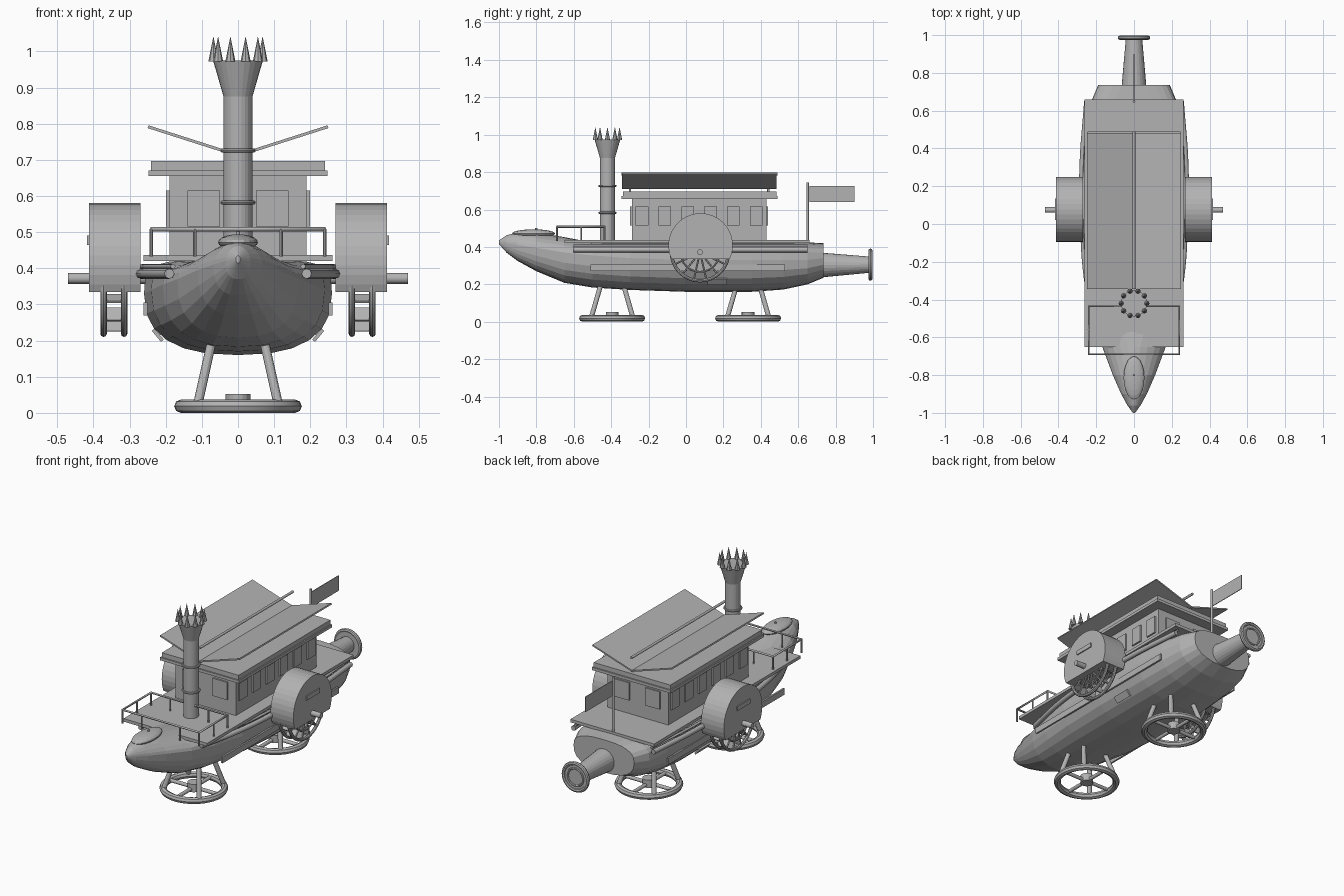
import bpy, bmesh, math
from math import sin, cos, pi, radians
from mathutils import Vector, Matrix

if "Cube" in bpy.data.objects:
    bpy.data.objects.remove(bpy.data.objects["Cube"])

grey = bpy.data.materials.new("plain grey")
grey.use_nodes = True
grey.diffuse_color = (0.45, 0.45, 0.45, 1)
grey.node_tree.nodes["Principled BSDF"].inputs["Base Color"].default_value = (0.45, 0.45, 0.45, 1)


def finish(name, bm):
    bmesh.ops.recalc_face_normals(bm, faces=bm.faces)
    me = bpy.data.meshes.new(name)
    bm.to_mesh(me)
    bm.free()
    me.materials.append(grey)
    ob = bpy.data.objects.new(name, me)
    bpy.context.collection.objects.link(ob)
    return ob


def box(name, lo, hi, turn=None):
    lo, hi = Vector(lo), Vector(hi)
    bm = bmesh.new()
    m = Matrix.Translation((lo + hi) / 2)
    if turn:
        m = m @ turn
    bmesh.ops.create_cube(bm, size=1, matrix=m @ Matrix.Diagonal((hi - lo).to_4d()))
    return finish(name, bm)


def rod(name, a, b, r, r2=None, n=12):
    a, b = Vector(a), Vector(b)
    d = b - a
    bm = bmesh.new()
    m = Matrix.Translation((a + b) / 2) @ d.to_track_quat("Z", "Y").to_matrix().to_4x4()
    bmesh.ops.create_cone(bm, cap_ends=True, segments=n, radius1=r,
                          radius2=r if r2 is None else r2, depth=d.length, matrix=m)
    return finish(name, bm)


def ring(name, centre, major, minor, axis="Z", n=32):
    turn = {"X": (0, pi / 2, 0), "Y": (pi / 2, 0, 0), "Z": (0, 0, 0)}[axis]
    bpy.ops.mesh.primitive_torus_add(location=centre, rotation=turn, major_radius=major,
                                     minor_radius=minor, major_segments=n, minor_segments=8)
    ob = bpy.context.object
    ob.name = name
    ob.data.materials.append(grey)
    bpy.ops.object.shade_smooth_by_angle(angle=radians(30))


def path(name, points, r, closed=False, smooth=False):
    cu = bpy.data.curves.new(name, "CURVE")
    cu.dimensions = "3D"
    cu.bevel_depth, cu.bevel_resolution, cu.use_fill_caps = r, 2, True
    sp = cu.splines.new("BEZIER")
    sp.bezier_points.add(len(points) - 1)
    for bp, p in zip(sp.bezier_points, points):
        bp.co = p
        bp.handle_left_type = bp.handle_right_type = "AUTO" if smooth else "VECTOR"
    sp.use_cyclic_u = closed
    sp.resolution_u = 6 if smooth else 1
    cu.materials.append(grey)
    bpy.context.collection.objects.link(bpy.data.objects.new(name, cu))


# Hull stations: y, half width, bottom, widest height, top, squareness of upper part
stations = [(-1, .006, .415, .425, .435, 1), (-.96, .035, .37, .42, .462, 1.1),
            (-.9, .068, .325, .41, .478, 1.2), (-.8, .112, .27, .395, .478, 1.3),
            (-.65, .168, .208, .37, .452, 1.2), (-.5, .208, .183, .355, .424, .8),
            (-.3, .24, .17, .34, .424, .5), (0, .26, .16, .33, .424, .45),
            (.35, .258, .16, .33, .424, .45), (.52, .245, .172, .33, .424, .5),
            (.65, .226, .2, .33, .424, .6), (.735, .19, .235, .34, .42, .75)]
bm = bmesh.new()
loops = []
for y, w, zb, zc, zt, p in stations:
    loop = []
    for i in range(24):
        c, s = cos(2 * pi * i / 24), sin(2 * pi * i / 24)
        e, h = (p, zt - zc) if s > 0 else (.8, zc - zb)
        x = math.copysign(abs(c) ** e, c) * w
        loop.append(bm.verts.new((x, y, zc + math.copysign(abs(s) ** e, s) * h)))
    loops.append(loop)
for a, b in zip(loops, loops[1:]):
    for i in range(24):
        j = (i + 1) % 24
        bm.faces.new((a[i], a[j], b[j], b[i]))
bm.faces.new(loops[0])
bm.faces.new(loops[-1])
finish("hull", bm)

# Bow cap
bm = bmesh.new()
bmesh.ops.create_uvsphere(bm, u_segments=20, v_segments=10, radius=1,
                          matrix=Matrix.Translation((0, -.815, .472)) @ Matrix.Diagonal((.055, .115, .022, 1)))
finish("bow_cap", bm)
rod("bow_pin", (0, -.8, .47), (0, -.8, .502), .006)

# Deck, cabin and flat roof
box("deck", (-.262, -.65, .42), (.262, .66, .437))
box("cabin", (-.19, -.29, .437), (.19, .43, .66))
box("roof_eave", (-.247, -.345, .655), (.247, .49, .671))
box("roof_slab", (-.24, -.338, .671), (.24, .483, .697))
for s in (-1, 1):
    for i in range(6):
        y = -.235 + i * .122
        box("side_window", (s * .194 - .005, y - .034, .515), (s * .194 + .005, y + .034, .615))
    for y in (-.294, .434):
        box("end_window", (s * .095 - .045, y - .005, .515), (s * .095 + .045, y + .005, .615))

# Raised canopy wings with a centre rod
for s in (-1, 1):
    wing = Matrix.Rotation(-s * math.atan2(.08, .25), 4, "Y")
    box("canopy_wing", (s * .125 - .13, -.343, .748), (s * .125 + .13, .483, .756), wing)
rod("canopy_rod", (0, -.345, .79), (0, .49, .79), .007)
for y in (-.3, .44):
    rod("canopy_post", (0, y, .69), (0, y, .715), .006)

# Smokestack with a spiked crown
sy = -.42
rod("stack", (0, sy, .43), (0, sy, .875), .04, n=24)
rod("stack_flare", (0, sy, .875), (0, sy, .975), .04, .069, n=24)
for z in (.582, .726):
    ring("stack_band", (0, sy, z), .043, .006)
for i in range(10):
    a = 2 * pi * i / 10
    x, y = .068 * cos(a), sy + .068 * sin(a)
    rod("crown_spike", (x, y, .972), (x, y, 1.042), .014, 0, n=8)

# Bow railing
path("bow_rail", [(-.24, -.69, .508), (.24, -.69, .508), (.24, -.435, .508), (-.24, -.435, .508)],
     .006, closed=True)
for x, y in [(.24, -.69), (.12, -.69), (.24, -.56), (.24, -.435), (.12, -.435)]:
    for s in (-1, 1):
        rod("rail_post", (s * x, y, .432), (s * x, y, .508), .005, n=8)

# Flagpole and flag
rod("flagpole", (0, .65, .43), (0, .65, .745), .007)
box("flag", (-.002, .66, .64), (.002, .9, .726))

# Stern nozzle
rod("nozzle", (0, .7, .303), (0, .985, .305), .068, .043, n=24)
rod("nozzle_plate", (0, .978, .305), (0, .99, .305), .075, n=32)
ring("nozzle_rim", (0, .986, .305), .075, .011, "Y")
ring("nozzle_lip", (0, .988, .305), .048, .007, "Y")

# Side trim
for s in (-1, 1):
    path("rubbing_strake", [(s * x, y, .385) for x, y in
         [(.19, -.6), (.25, -.3), (.272, 0), (.275, .3), (.25, .65)]], .014, smooth=True)
    path("upper_strake", [(s * x, y, .405) for x, y in
         [(.18, -.6), (.24, -.3), (.262, 0), (.262, .3), (.238, .65)]], .007, smooth=True)
    box("side_plate", (s * .256 - .005, -.51, .27), (s * .256 + .005, .53, .305))
    box("side_fin", (s * .222 - .005, .115, .195), (s * .222 + .005, .22, .235),
        Matrix.Rotation(s * radians(40), 4, "Y"))

# Paddle housings and wheels
hy, hz, ay, az = .078, .408, .075, .372
for s in (-1, 1):
    cover = rod("paddle_housing", (s * .27, hy, hz), (s * .412, hy, hz), .172, n=40)
    bm = bmesh.new()
    bm.from_mesh(cover.data)
    # Trim the housing flat underneath
    local = cover.matrix_world.inverted()
    cut = bmesh.ops.bisect_plane(bm, geom=bm.verts[:] + bm.edges[:] + bm.faces[:],
                                 plane_co=local @ Vector((0, 0, .335)), plane_no=(0, 0, -1), clear_outer=True)
    bmesh.ops.contextual_create(bm, geom=[e for e in cut["geom_cut"] if isinstance(e, bmesh.types.BMEdge)])
    bmesh.ops.recalc_face_normals(bm, faces=bm.faces)
    bm.to_mesh(cover.data)
    bm.free()
    box("housing_plate", (s * .413 - .005, .02, .465), (s * .413 + .005, .135, .49))
    rod("axle", (s * .22, ay, az), (s * .47, ay, az), .015, n=16)
    rod("wheel_hub", (s * .305, ay, az), (s * .38, ay, az), .03, n=16)
    for x in (.315, .372):
        ring("wheel_rim", (s * x, ay, az), .153, .009, "X")
        ring("inner_rim", (s * x, ay, az), .105, .005, "X")
    for i in range(14):
        a = 2 * pi * i / 14
        d = Vector((0, cos(a), sin(a)))
        c = Vector((s * .343, ay, az))
        for x in (-.028, .028):
            o = c + Vector((x, 0, 0))
            rod("wheel_spoke", o, o + d * .15, .005, n=6)
        p = c + d * .128
        half = Vector((.028, .022, .003))
        box("paddle", p - half, p + half, Matrix.Rotation(a, 4, "X"))

# Wheel-shaped stands below the hull
for y in (-.395, .332):
    ring("stand_ring", (0, y, .0185), .158, .0185, n=40)
    rod("stand_hub", (0, y, .008), (0, y, .052), .034, n=16)
    rod("stand_spoke", (-.158, y, .022), (.158, y, .022), .01)
    rod("stand_spoke", (0, y - .158, .022), (0, y + .158, .022), .01)
    for sx in (-1, 1):
        for t in (-1, 1):
            rod("stand_leg", (sx * .112, y + t * .112, .02), (sx * .072, y + t * .06, .2), .013)
